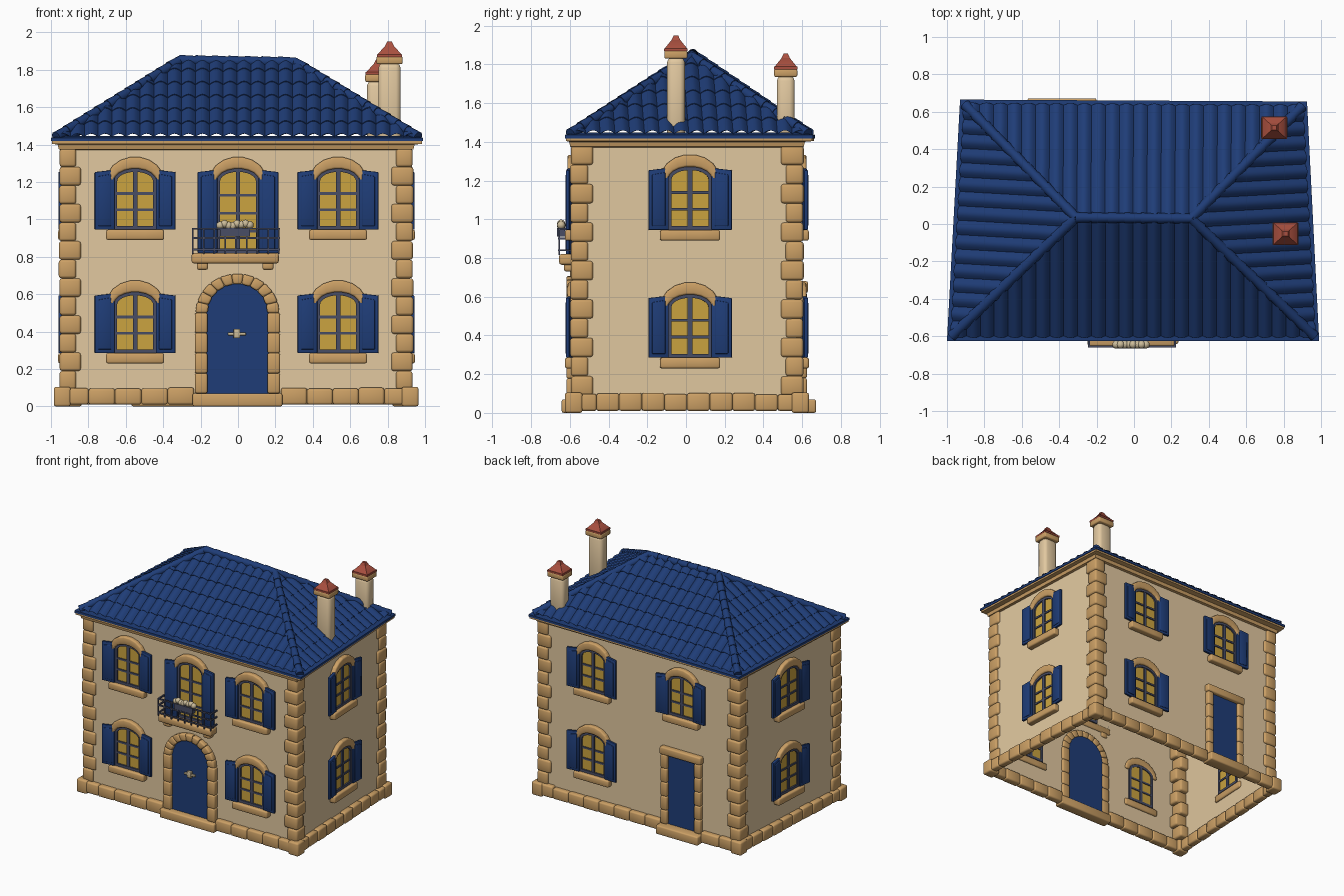
import bpy, bmesh, math, random
from mathutils import Matrix, Vector

if "Cube" in bpy.data.objects:
    bpy.data.objects.remove(bpy.data.objects["Cube"])

random.seed(4)


def colour(name, r, g, b):
    m = bpy.data.materials.new(name)
    m.diffuse_color = (r, g, b, 1)
    m.use_nodes = True
    m.node_tree.nodes["Principled BSDF"].inputs["Base Color"].default_value = m.diffuse_color
    return m


CREAM = colour("cream plaster", 0.76, 0.58, 0.35)
STONE = colour("sandstone", 0.60, 0.35, 0.13)
BLUE = colour("blue", 0.0135, 0.046, 0.185)
GLASS = colour("yellow glass", 0.60, 0.37, 0.05)
FRAME = colour("slate frame", 0.065, 0.075, 0.13)
RED = colour("red clay", 0.40, 0.08, 0.05)
PALE = colour("pale blossom", 0.60, 0.50, 0.32)
I = Matrix.Identity(4)


def prism(bm, pts, y0, y1, M=I):
    """Extrude an (x, z) outline from y0 to y1."""
    a = [bm.verts.new(M @ Vector((x, y0, z))) for x, z in pts]
    b = [bm.verts.new(M @ Vector((x, y1, z))) for x, z in pts]
    bm.faces.new(a)
    bm.faces.new(b[::-1])
    for i in range(len(pts)):
        j = (i + 1) % len(pts)
        bm.faces.new((a[j], a[i], b[i], b[j]))


def box(bm, x0, x1, y0, y1, z0, z1, M=I):
    prism(bm, [(x0, z0), (x1, z0), (x1, z1), (x0, z1)], y0, y1, M)


def arch_ring(bm, zs, ai, bi, ao, bo, n, y0, y1, M):
    """Elliptical arch made of n wedge stones."""
    p = lambda a, b, t: (a * math.cos(t), zs + b * math.sin(t))
    for i in range(n):
        t, u = math.pi * i / n, math.pi * (i + 1) / n
        prism(bm, [p(ai, bi, t), p(ao, bo, t), p(ao, bo, u), p(ai, bi, u)], y0, y1, M)


def arch_panel(bm, w, z0, zs, rise, y0, y1, M):
    pts = [(-w, z0), (w, z0)]
    pts += [(w * math.cos(math.pi * i / 14), zs + rise * math.sin(math.pi * i / 14)) for i in range(15)]
    prism(bm, pts, y0, y1, M)


def loft(bm, loops):
    rows = [[bm.verts.new(p) for p in l] for l in loops]
    for r, s in zip(rows, rows[1:]):
        for i in range(len(r)):
            j = (i + 1) % len(r)
            bm.faces.new((r[i], r[j], s[j], s[i]))


def finish(name, bm, mat, bevel=0, recalc=True):
    if recalc:
        bmesh.ops.recalc_face_normals(bm, faces=bm.faces)
    if bevel:
        bmesh.ops.bevel(bm, geom=bm.edges[:], offset=bevel, segments=2, profile=0.5,
                        affect='EDGES', clamp_overlap=True)
    me = bpy.data.meshes.new(name)
    bm.to_mesh(me)
    bm.free()
    me.materials.append(mat)
    ob = bpy.data.objects.new(name, me)
    bpy.context.collection.objects.link(ob)
    bpy.ops.object.select_all(action='DESELECT')
    ob.select_set(True)
    bpy.context.view_layer.objects.active = ob
    bpy.ops.object.shade_smooth_by_angle(angle=math.radians(50))


# Plan corners, counter-clockwise from front left; the back is a bit narrower
WALL = [(-0.94, -0.58), (0.92, -0.58), (0.87, 0.59), (-0.88, 0.59)]
EAVE = [(-1.0, -0.625), (0.99, -0.625), (0.925, 0.655), (-0.93, 0.665)]
sgn = lambda v: math.copysign(1, v)
grow = lambda c, d, z: [Vector((x + sgn(x) * d, y + sgn(y) * d, z)) for x, y in c]

# One local frame per wall: x along it, -y outwards
sides, lengths = [], []
for i in range(4):
    a, b = Vector(WALL[i]), Vector(WALL[(i + 1) % 4])
    m, d = (a + b) / 2, b - a
    sides.append(Matrix.Translation((m.x, m.y, 0)) @ Matrix.Rotation(math.atan2(d.y, d.x), 4, 'Z'))
    lengths.append(d.length)
FRONT, RIGHT, BACK, LEFT = sides

# Walls (open below) and cornice
bm = bmesh.new()
loft(bm, [grow(WALL, 0, 0.02), grow(WALL, 0, 1.41)])
finish("walls", bm, CREAM, recalc=False)
bm = bmesh.new()
loft(bm, [grow(WALL, 0, 1.37), grow(WALL, 0.018, 1.375), grow(WALL, 0.024, 1.40),
          grow(EAVE, -0.005, 1.404), grow(EAVE, -0.005, 1.42)])
finish("cornice", bm, STONE, recalc=False)

# Corner stones
bm = bmesh.new()
for x, y in WALL:
    sx, sy = sgn(x), sgn(y)
    n, h = 13, (1.38 - 0.09) / 13
    for k in range(n):
        lx, ly = (0.10, 0.075) if k % 2 else (0.075, 0.10)
        e = 0.016 + random.uniform(-0.003, 0.003)
        xs, ys = sorted((x + sx * e, x - sx * lx)), sorted((y + sy * e, y - sy * ly))
        box(bm, *xs, *ys, 0.09 + k * h, 0.09 + (k + 1) * h)
finish("corner_stones", bm, STONE, 0.014)

# Base course, left open at the doors
bm = bmesh.new()
doors = {0: (-0.225, 0.24), 2: (0.2, 0.56)}
for i, (M, L) in enumerate(zip(sides, lengths)):
    gap = doors.get(i, (0, 0))
    for a, b in ((-L / 2, gap[0]), (gap[1], L / 2)):
        n = max(1, round((b - a) / 0.13))
        for k in range(n):
            box(bm, a + k * (b - a) / n, a + (k + 1) * (b - a) / n, -0.036 - random.uniform(0, 0.005), 0.02,
                0.01, 0.1 + random.uniform(-0.006, 0.004), M)
for x, y in WALL:
    box(bm, x - 0.045, x + 0.045, y - 0.045, y + 0.045, 0, 0.105)
finish("base_stones", bm, STONE, 0.012)


# Windows
def window(name, M, x, z0, h=0.325, sill=True):
    M = M @ Matrix.Translation((x, 0, z0))
    zs = h - 0.065
    bm = bmesh.new()
    arch_panel(bm, 0.112, 0, zs, 0.065, -0.006, 0.006, M)
    finish(name + "_glass", bm, GLASS)
    bm = bmesh.new()
    arch_ring(bm, zs, 0.096, 0.049, 0.116, 0.069, 12, -0.018, 0.012, M)
    for s in (-1, 1):
        box(bm, *sorted((s * 0.096, s * 0.116)), -0.018, 0.012, 0, zs, M)
    box(bm, -0.116, 0.116, -0.018, 0.012, 0, 0.02, M)
    box(bm, -0.012, 0.012, -0.016, 0.012, 0, h - 0.01, M)
    rows = round(h / 0.11)
    for k in range(1, rows):
        z = zs * k / rows + 0.02
        box(bm, -0.1, 0.1, -0.014, 0.012, z - 0.007, z + 0.007, M)
    finish(name + "_frame", bm, FRAME)
    bm = bmesh.new()
    arch_ring(bm, zs, 0.114, 0.067, 0.155, 0.13, 9, -0.032, 0.014, M)
    if sill:
        for k in range(3):
            box(bm, -0.155 + k * 0.1033, -0.155 + (k + 1) * 0.1033, -0.045, 0.014, -0.055, 0, M)
    bmesh.ops.remove_doubles(bm, verts=bm.verts, dist=0.0001)
    finish(name + "_stone", bm, STONE, 0.01)
    bm = bmesh.new()
    for s in (-1, 1):
        H = M @ Matrix.Translation((s * 0.112, -0.012, 0)) @ Matrix.Rotation(-s * 0.1, 4, 'Z')
        P = lambda a, b, c, d: [(s * a, c), (s * b, c), (s * b, d - 0.012), (s * a, d)]
        prism(bm, P(0, 0.105, 0, h - 0.005), -0.018, 0, H)
        prism(bm, P(0.018, 0.087, 0.02, h - 0.028), -0.022, 0, H)
    finish(name + "_shutters", bm, BLUE, 0.004)


LOW, HIGH = 0.285, 0.945
for z, t in ((LOW, "lower"), (HIGH, "upper")):
    window("front_left_window_" + t, FRONT, -0.54, z)
    window("front_right_window_" + t, FRONT, 0.545, z)
    window("right_window_" + t, RIGHT, 0.015, z)
    window("left_window_" + t, LEFT, -0.02, z)
    window("back_window_" + t, BACK, -0.40, z)
window("back_window_over_door", BACK, 0.38, HIGH)
window("balcony_window", FRONT, 0.01, 0.82, 0.45, False)

# Front door with stone arch, step and handle
D = FRONT @ Matrix.Translation((0.007, 0, 0))
bm = bmesh.new()
arch_panel(bm, 0.165, 0.06, 0.5, 0.158, -0.01, 0.01, D)
finish("front_door", bm, BLUE)
bm = bmesh.new()
arch_ring(bm, 0.5, 0.16, 0.155, 0.225, 0.21, 11, -0.038, 0.015, D)
for s in (-1, 1):
    for k in range(4):
        box(bm, *sorted((s * 0.16, s * 0.228)), -0.038, 0.015, 0.07 + k * 0.1075, 0.07 + (k + 1) * 0.1075, D)
box(bm, -0.24, 0.24, -0.062, 0.02, 0, 0.07, D)
finish("front_door_stone", bm, STONE, 0.01)
bm = bmesh.new()
box(bm, -0.05, 0.045, -0.024, -0.008, 0.38, 0.395, D)
box(bm, -0.02, 0.015, -0.03, -0.008, 0.365, 0.415, D)
finish("front_door_handle", bm, PALE, 0.003)

# Back door with square surround
D = BACK @ Matrix.Translation((0.38, 0, 0))
bm = bmesh.new()
box(bm, -0.125, 0.125, -0.01, 0.01, 0.06, 0.625, D)
finish("back_door", bm, BLUE)
bm = bmesh.new()
for s in (-1, 1):
    for k in range(5):
        box(bm, *sorted((s * 0.12, s * 0.175)), -0.035, 0.015, 0.07 + k * 0.11, 0.18 + k * 0.11, D)
box(bm, -0.18, 0.18, -0.04, 0.015, 0.62, 0.68, D)
box(bm, -0.185, 0.185, -0.082, 0.02, 0, 0.07, D)
finish("back_door_stone", bm, STONE, 0.01)

# Balcony slab, railing and flower box
bm = bmesh.new()
box(bm, -0.238, 0.228, -0.075, 0.01, 0.765, 0.82, FRONT)
for x in (-0.18, 0.17):
    box(bm, x - 0.03, x + 0.03, -0.05, 0.01, 0.73, 0.775, FRONT)
finish("balcony_slab", bm, STONE, 0.012)
bm = bmesh.new()
for z in (0.835, 0.895, 0.945):
    box(bm, -0.235, 0.235, -0.08, -0.07, z, z + 0.01, FRONT)
    for x in (-0.235, 0.225):
        box(bm, x, x + 0.01, -0.07, 0, z, z + 0.01, FRONT)
for k in range(9):
    x = -0.235 + k * 0.0575
    box(bm, x, x + 0.008, -0.079, -0.071, 0.815, 0.95, FRONT)
box(bm, -0.085, 0.075, -0.085, -0.045, 0.91, 0.955, FRONT)
finish("balcony_railing", bm, FRAME)
bm = bmesh.new()
for k in range(8):
    c = Vector((-0.085 + k * 0.0225, -0.065, 0.965 + random.uniform(0, 0.012)))
    bmesh.ops.create_icosphere(bm, subdivisions=2, radius=0.022, matrix=FRONT @ Matrix.Translation(c))
finish("balcony_flowers", bm, PALE)


# Hipped roof: rim, ribbed tile slopes, hip and ridge caps
def slope(bm, A, B, C, D, pitch=0.075, row=0.13):
    e = (B - A).normalized()
    n = e.cross((C + D) / 2 - A).normalized()
    s, L = n.cross(e), (B - A).length
    ud, uc, H = (D - A).dot(e), (C - A).dot(e), (D - A).dot(s)
    ribs = round(L / pitch)
    us = [L * i / (ribs * 6) for i in range(ribs * 6 + 1)]
    top = lambda u: max(0, min(H, H * u / ud, H * (L - u) / (L - uc)))

    def vert(u, k, end):
        v = min((k + end) * row, top(u))
        lift = 0.021 * abs(math.sin(math.pi * u / L * ribs)) + 0.005 * (k + 1 - v / row)
        return bm.verts.new(A + e * u + s * v + n * lift)

    for u, w in zip(us, us[1:]):
        for k in range(math.ceil(H / row)):
            if max(top(u), top(w)) > k * row:
                bm.faces.new((vert(u, k, 0), vert(w, k, 0), vert(w, k, 1), vert(u, k, 1)))
                if k:  # step up to the next tile row
                    bm.faces.new((vert(u, k - 1, 1), vert(w, k - 1, 1), vert(w, k, 0), vert(u, k, 0)))


bm = bmesh.new()
loft(bm, [grow(EAVE, -0.03, 1.418), grow(EAVE, 0, 1.418), grow(EAVE, 0, 1.436), grow(EAVE, -0.06, 1.447)])
finish("roof_rim", bm, BLUE, recalc=False)
E = grow(EAVE, -0.03, 1.437)
RL, RR = Vector((-0.31, 0.035, 1.845)), Vector((0.305, 0.03, 1.835))
bm = bmesh.new()
for quad in ((E[0], E[1], RR, RL), (E[1], E[2], RR, RR), (E[2], E[3], RL, RR), (E[3], E[0], RL, RL)):
    slope(bm, *quad)
bmesh.ops.remove_doubles(bm, verts=bm.verts, dist=0.0002)
finish("roof_tiles", bm, BLUE, recalc=False)
bm = bmesh.new()
for a, b in ((E[0], RL), (E[3], RL), (E[1], RR), (E[2], RR), (RL, RR)):
    d = b - a
    n = round(d.length / 0.085)
    q = d.to_track_quat('Z', 'Y').to_matrix().to_4x4()
    for k in range(n):
        c = a + d * ((k + 0.5) / n) + Vector((0, 0, 0.006))
        bmesh.ops.create_cone(bm, cap_ends=True, segments=12, radius1=0.029, radius2=0.024,
                              depth=d.length / n * 1.1, matrix=Matrix.Translation(c) @ q)
finish("roof_ridge_caps", bm, BLUE)

# Chimneys
for name, x, y, z in (("front_chimney", 0.81, -0.052, 1.835), ("back_chimney", 0.75, 0.515, 1.74)):
    bm = bmesh.new()
    box(bm, x - 0.06, x + 0.06, y - 0.046, y + 0.046, 1.42, z)
    finish(name + "_shaft", bm, CREAM, 0.025)
    bm = bmesh.new()
    box(bm, x - 0.07, x + 0.07, y - 0.06, y + 0.06, z - 0.005, z + 0.036)
    finish(name + "_collar", bm, STONE, 0.008)
    bm = bmesh.new()
    for r1, r2, z0, z1 in ((0.095, 0.095, 0.034, 0.048), (0.09, 0.03, 0.048, 0.095), (0.034, 0.018, 0.092, 0.115)):
        T = Matrix.Translation((x, y, z + (z0 + z1) / 2)) @ Matrix.Diagonal((1, 0.9, 1, 1)) @ Matrix.Rotation(math.pi / 4, 4, 'Z')
        bmesh.ops.create_cone(bm, cap_ends=True, segments=4, radius1=r1, radius2=r2, depth=z1 - z0, matrix=T)
    finish(name + "_cap", bm, RED)
